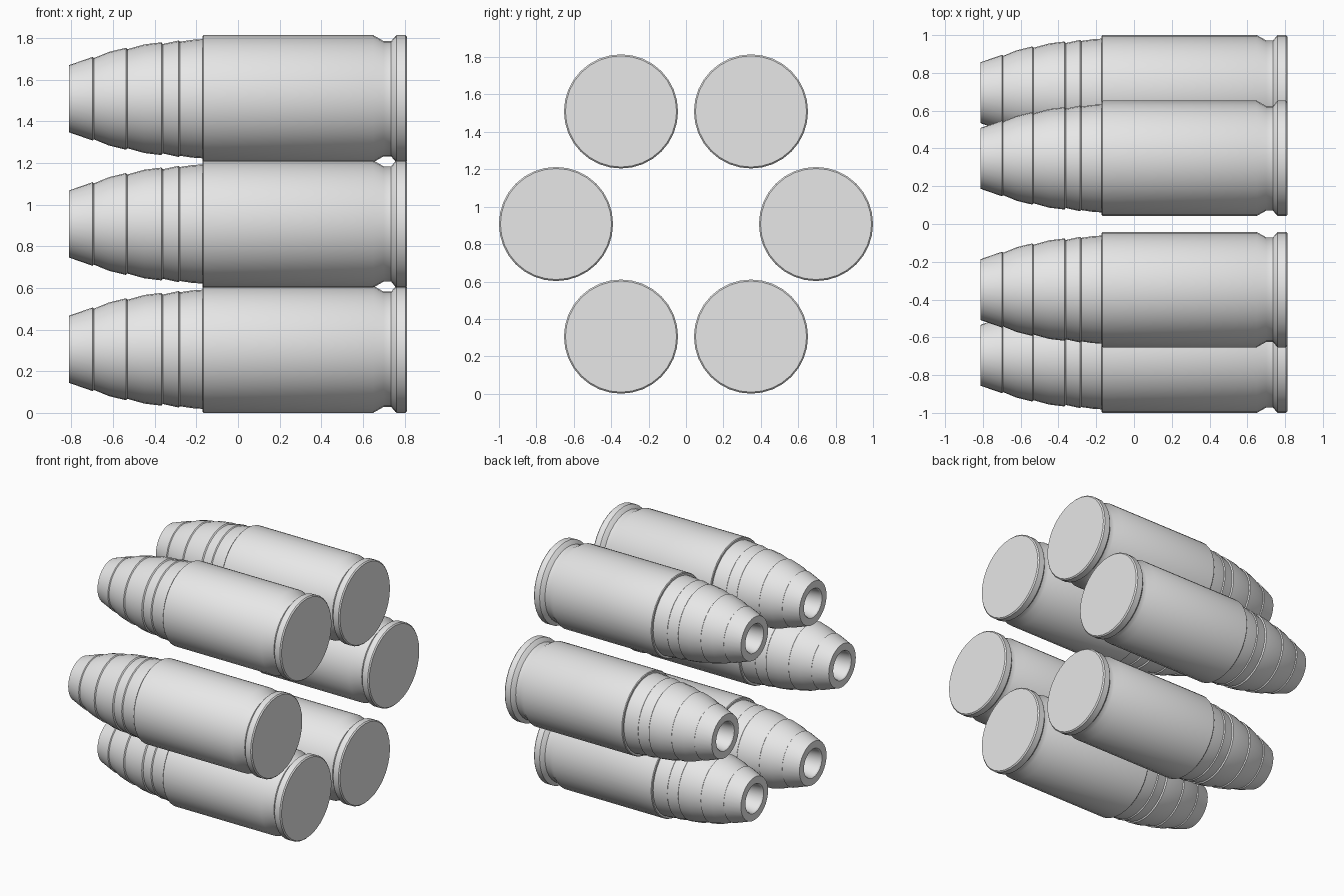
import bpy, bmesh, math

if "Cube" in bpy.data.objects:
    bpy.data.objects.remove(bpy.data.objects["Cube"])

SIDES = 32
RADIUS = 0.305       # case radius
RING = 0.695         # distance of each round from the middle axis
MID_Z = 0.9075

grey = bpy.data.materials.new("plain grey")
grey.diffuse_color = (0.8, 0.8, 0.8, 1)
grey.use_nodes = True
grey.node_tree.nodes["Principled BSDF"].inputs["Base Color"].default_value = grey.diffuse_color

# Profiles as (x, radius), tip to base
bullet_profile = [
    (-0.64, 0.0), (-0.66, 0.085), (-0.805, 0.102), (-0.813, 0.108),   # hollow point
    (-0.813, 0.161), (-0.698, 0.201), (-0.693, 0.195),
    (-0.62, 0.225), (-0.538, 0.245), (-0.532, 0.238),
    (-0.45, 0.261), (-0.368, 0.271), (-0.361, 0.263),
    (-0.285, 0.280), (-0.279, 0.274),
    (-0.22, 0.283), (-0.16, 0.287), (-0.16, 0.0),
]
case_profile = [
    (-0.171, 0.0), (-0.171, 0.300), (-0.166, RADIUS),
    (0.65, RADIUS), (0.70, 0.277), (0.736, 0.277), (0.755, 0.300),
    (0.761, RADIUS), (0.805, RADIUS), (0.813, 0.297), (0.813, 0.0),
]


def lathe(name, profile, y, z):
    """Revolve a profile around the x axis."""
    bm = bmesh.new()
    rings = []
    for x, r in profile:
        count = SIDES if r > 0 else 1
        rings.append([bm.verts.new((x, r * math.cos(a), r * math.sin(a)))
                      for a in (math.tau * i / SIDES for i in range(count))])
    for a, b in zip(rings, rings[1:]):
        for i in range(SIDES):
            j = (i + 1) % SIDES
            if len(a) == 1:
                bm.faces.new((a[0], b[i], b[j]))
            elif len(b) == 1:
                bm.faces.new((a[i], b[0], a[j]))
            else:
                bm.faces.new((a[i], b[i], b[j], a[j]))
    bmesh.ops.recalc_face_normals(bm, faces=bm.faces)
    mesh = bpy.data.meshes.new(name)
    bm.to_mesh(mesh)
    bm.free()
    mesh.materials.append(grey)
    obj = bpy.data.objects.new(name, mesh)
    obj.location = (0, y, z)
    bpy.context.collection.objects.link(obj)
    bpy.ops.object.select_all(action='DESELECT')
    obj.select_set(True)
    bpy.context.view_layer.objects.active = obj
    bpy.ops.object.shade_smooth_by_angle(angle=math.radians(30))


# Six rounds in a hexagonal ring
for k in range(6):
    a = math.tau * k / 6
    y, z = RING * math.cos(a), MID_Z + RING * math.sin(a)
    lathe(f"bullet_{k + 1}", bullet_profile, y, z)
    lathe(f"case_{k + 1}", case_profile, y, z)
